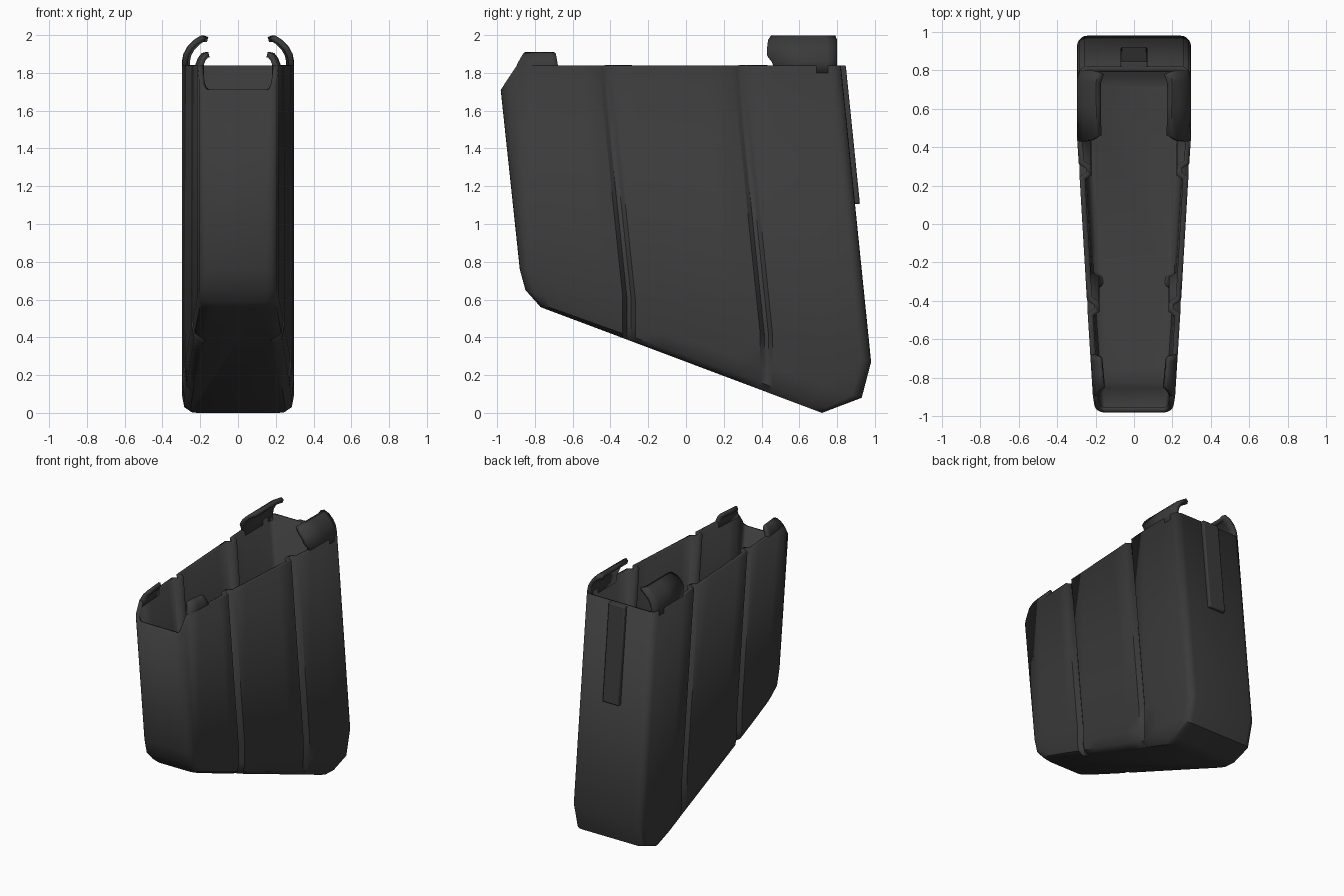
import bpy, bmesh, math

if "Cube" in bpy.data.objects:
    bpy.data.objects.remove(bpy.data.objects["Cube"])

mat = bpy.data.materials.new("dark_grey_metal")
mat.diffuse_color = (0.043, 0.043, 0.043, 1)
mat.use_nodes = True
mat.node_tree.nodes["Principled BSDF"].inputs["Base Color"].default_value = mat.diffuse_color


def lerp(a, b, t):
    return a + (b - a) * t


def front(z):  # front wall line, leaning
    return -0.88 - 0.1064 * (z - 0.76)


def back(z):  # back wall line, leaning
    return 0.98 - 0.102 * (z - 0.27)


def interp(table, t):
    for (a, va), (b, vb) in zip(table, table[1:]):
        if t <= b:
            return lerp(va, vb, (t - a) / (b - a))
    return table[-1][1]


def half_width(t):
    return interp([(0, .208), (.3, .242), (.7, .285), (.8, .297), (1, .297)], t)


def finish(name, bm, thickness=0, mirror=False, bevel=0):
    me = bpy.data.meshes.new(name)
    bm.to_mesh(me)
    bm.free()
    ob = bpy.data.objects.new(name, me)
    bpy.context.collection.objects.link(ob)
    me.materials.append(mat)
    if thickness:
        m = ob.modifiers.new("thickness", 'SOLIDIFY')
        m.thickness, m.offset, m.use_even_offset = thickness, -1, True
    if bevel:
        m = ob.modifiers.new("bevel", 'BEVEL')
        m.width, m.segments = bevel, 2
    if mirror:
        ob.modifiers.new("mirror", 'MIRROR')
    bpy.ops.object.select_all(action='DESELECT')
    ob.select_set(True)
    bpy.context.view_layer.objects.active = ob
    bpy.ops.object.shade_smooth_by_angle(angle=math.radians(42))
    return ob


# Plan outline of the right half: (t front-to-back, x, groove index, groove depth)
LEN, R, N = 1.83, 0.055, 5
G1, G2 = 0.311, 0.702
plan = [(0, 0, 0, 0)]
for i in range(N + 1):
    a = math.pi / 2 * i / N
    plan.append((R * (1 - math.cos(a)) / LEN, half_width(0) - R * (1 - math.sin(a)), 0, 0))
side = [(.055, 0, 0), (.11, 0, 0), (.17, 0, 0), (.24, 0, 0), (.4, 0, 0), (.5, 0, 0),
        (.6, 0, 0), (.8, 0, 0), (.88, 0, 0)]
for k, g in ((1, G1), (2, G2)):
    side += [(g - .018, 0, 0), (g - .006, k, .035), (g + .006, k, .035), (g + .018, 0, 0)]
plan += [(t, half_width(t), k, d) for t, k, d in sorted(side)]
for i in range(N + 1):
    a = math.pi / 2 * i / N
    plan.append((1 - R * (1 - math.sin(a)) / LEN, half_width(1) - R * (1 - math.cos(a)), 0, 0))
plan.append((1, 0, 0, 0))


def top_pt(t):
    z = min(1.84, 1.71 + 0.13 * t / 0.055)
    return lerp(front(z), back(z), t), z


def low_pt(t, f, b):  # lower rings, only their ends are pulled inward
    y = lerp(-0.88, 0.98, t)
    y += (f[0] + .88) * max(0, 1 - t / .2) + (b[0] - .98) * max(0, 1 - (1 - t) / .2)
    return y, lerp(f[1], b[1], (y - f[0]) / (b[0] - f[0]))


# Rings: point function, side inset, depth of the two grooves
rings = [(top_pt, 0, 1, 1)]
for f, b, inset, g1, g2 in [((-.88, .76), (.98, .27), 0, 1, 1),
                            ((-.85, .65), (.93, .08), 0, 1, .8),
                            ((-.79, .583), (.78, .023), .012, 1, 0),
                            ((-.77, .56), (.72, 0), .048, .6, 0)]:
    rings.append((lambda t, f=f, b=b: low_pt(t, f, b), inset, g1, g2))

# Magazine body: hollow lofted shell with closed bottom
bm = bmesh.new()
loops = []
for fn, inset, g1, g2 in rings:
    pts = []
    for t, x, k, d in plan:
        w = half_width(t)
        y, z = fn(t)
        pts.append((x * (w - inset) / w - d * (0, g1, g2)[k], y, z))
    pts += [(-x, y, z) for x, y, z in reversed(pts[1:-1])]
    loops.append([bm.verts.new(p) for p in pts])
for lo, hi in zip(loops[1:], loops):
    n = len(lo)
    for i in range(n):
        j = (i + 1) % n
        bm.faces.new((lo[i], lo[j], hi[j], hi[i]))
bm.faces.new(loops[-1])
bmesh.ops.recalc_face_normals(bm, faces=bm.faces)
finish("body_shell", bm, thickness=0.028)


# Feed lips: curled sheets, rows of (x offset, z, y start, y end)
def lip(name, rows, x0, x1, tuck):
    bm = bmesh.new()
    grid = []
    for dx, z, ya, yb in rows:
        row = []
        for u in (0, .5, .85, 1):
            x = lerp(x0, x1, u) + dx - (tuck if u == 1 else 0)
            row.append(bm.verts.new((x, lerp(ya, yb, u), z)))
        grid.append(row)
    for a, b in zip(grid, grid[1:]):
        for c in range(3):
            bm.faces.new((a[c], a[c + 1], b[c + 1], b[c]))
    finish(name, bm, thickness=0.028, mirror=True)


lip("rear_feed_lips", [(0, 1.80, .475, .80), (0, 1.86, .455, .80), (-.008, 1.90, .43, .80),
                       (-.03, 1.94, .43, .80), (-.065, 1.975, .435, .80),
                       (-.10, 1.998, .45, .79), (-.125, 1.99, .46, .78)],
    .295, .298, .016)
lip("front_feed_lips", [(0, 1.80, -.905, -.68), (-.002, 1.845, -.895, -.68),
                        (-.015, 1.88, -.875, -.685), (-.035, 1.905, -.86, -.69),
                        (-.055, 1.91, -.85, -.70)],
    .212, .227, 0)

# Raised rib on the back wall
bm = bmesh.new()
bmesh.ops.create_cube(bm, size=1)
for v in bm.verts:
    z = 1.84 if v.co.z > 0 else 1.105
    v.co = (v.co.x * .14, back(z) + (.026 if v.co.y > 0 else -.015), z)
finish("back_rib", bm, bevel=0.008)
